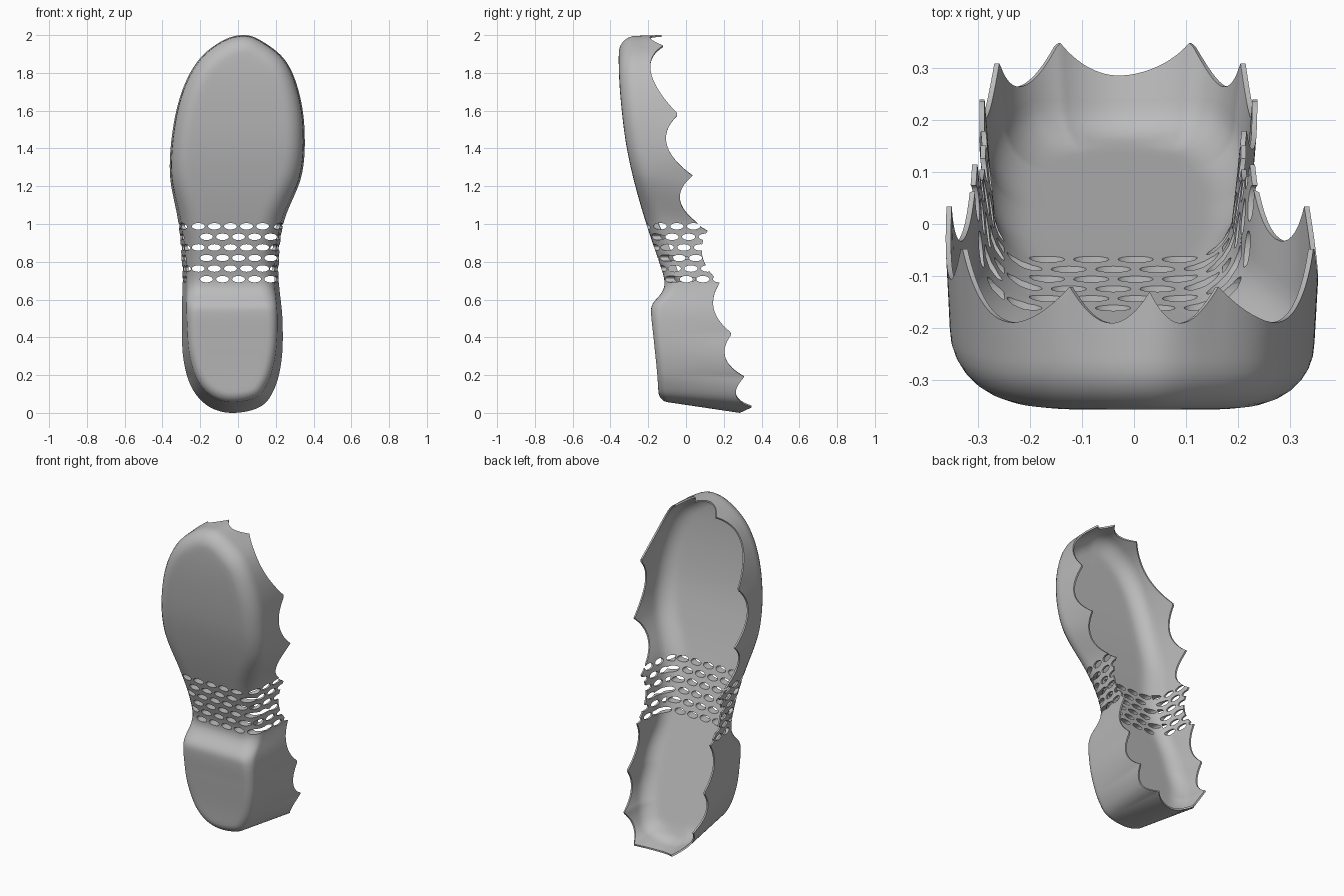
import bpy, bmesh, math
from mathutils import Matrix, Vector

old = bpy.data.objects.get("Cube")
if old:
    bpy.data.objects.remove(old, do_unlink=True)


def spline(pts, v):
    """Smooth curve through (position, value) pairs in rising order."""
    n = len(pts)
    v = min(max(v, pts[0][0]), pts[-1][0])
    i = 0
    while i < n - 2 and v > pts[i + 1][0]:
        i += 1

    def slope(k):
        a, b = pts[max(k - 1, 0)], pts[min(k + 1, n - 1)]
        return (b[1] - a[1]) / (b[0] - a[0])
    (x0, y0), (x1, y1) = pts[i], pts[i + 1]
    h = x1 - x0
    t = (v - x0) / h
    return ((1 + 2 * t) * (1 - t) ** 2 * y0 + t * (1 - t) ** 2 * h * slope(i)
            + t * t * (3 - 2 * t) * y1 + t * t * (t - 1) * h * slope(i + 1))


# Outline half widths, toe to heel at equal angle steps
LEFT = [.03, .13, .25, .32, .352, .337, .24, .215, .235, .232, .195, .12, -.03]
RIGHT = [.03, -.09, -.21, -.295, -.345, -.36, -.315, -.295, -.297, -.29, -.245, -.155, -.03]
STEP = math.pi / 12
# Outer sole with heel step, and the footbed inside
SOLE = [(0, -.14), (.2, -.152), (.4, -.172), (.54, -.185), (.58, -.175), (.63, -.133),
        (.67, -.115), (.72, -.118), (.8, -.143), (1, -.21), (1.2, -.268), (1.4, -.313),
        (1.6, -.34), (1.8, -.355), (2, -.355)]
BED = [(0, .18), (.4, .04), (.7, -.065), (1, -.165), (1.2, -.225), (1.4, -.275),
       (1.6, -.305), (1.8, -.32), (2, -.32)]
FLARE = [(0, .055), (.2, .04), (.5, .025), (.8, .02), (1.1, .01), (2, .004)]
ROUND = [(0, .055), (.5, .055), (.85, .11), (1.2, .1), (2, .09)]
# Rim points (height, depth) and the sag of the scallop after each
PEAKS = [(2, -.13, .065), (1.945, -.12, .105), (1.58, -.04, .1), (1.255, .035, .08),
         (1.005, .06, .01), (.965, .115, .06), (.69, .18, .065), (.42, .245, .07),
         (.19, .31, .065), (.03, .35, .065)]
N, WALL, CORNER, FLOOR, THICK = 170, 8, 7, 6, .01


def angle_of(z):
    return math.acos(max(-1, min(1, z - 1)))


def rim_depth(a):
    knots = [(angle_of(z), y, s) for z, y, s in PEAKS]
    knots.append((2 * math.pi - knots[-1][0], knots[-1][1], 0))
    for (a0, y0, s), (a1, y1, _) in zip(knots, knots[1:]):
        if a <= a1:
            t = (a - a0) / (a1 - a0)
            return y0 + (y1 - y0) * t - s * 4 * t * (1 - t)


# Closed outline loop: down the left side, up the right
angles = [math.pi * k / N for k in range(N + 1)]
order = [(k, LEFT) for k in range(N + 1)] + [(k, RIGHT) for k in range(N - 1, 0, -1)]
loop = []
for k, side in order:
    x = spline([(i * STEP, w) for i, w in enumerate(side)], angles[k])
    loop.append(Vector((x, 1 + math.cos(angles[k]))))
M = len(loop)


def section(j, inner):
    """Points from the rim, down the wall, round the corner, to the middle."""
    p, k = loop[j], order[j][0]
    tangent = loop[(j + 3) % M] - loop[j - 3]
    inward = Vector((tangent.y, -tangent.x)).normalized()
    rim, flare, r = rim_depth(angles[k]), spline(FLARE, p.y), spline(ROUND, p.y)
    floor = BED if inner else SOLE
    shift = THICK if inner else 0
    base_out = spline(SOLE, p.y) + r
    if inner:
        r = max(r, .085)
    base = spline(floor, max(.08, p.y)) + r
    reach = flare * (rim - base) / (rim - base_out)
    pts = []
    for i in range(WALL):
        s = i / WALL
        q = p + inward * (shift + reach * s)
        pts.append((q.x, rim + (base - rim) * s, q.y))
    for i in range(CORNER + 1):
        u = math.pi / 2 * i / CORNER
        q = p + inward * (shift + reach + r * (1 - math.cos(u)))
        blend = i / CORNER
        low = spline(floor, max(.08, q.y if blend else p.y))
        pts.append((q.x, low + r * (1 - math.sin(u)), q.y))
    spine = Vector((-.03, min(1.68, max(.27, 1 + math.cos(angles[k])))))
    for i in range(1, FLOOR + 1):
        m = q.lerp(spine, i / FLOOR)
        pts.append((m.x, spline(floor, m.y), m.y))
    return pts


def finish(name, bm):
    bmesh.ops.recalc_face_normals(bm, faces=bm.faces)
    mesh = bpy.data.meshes.new(name)
    bm.to_mesh(mesh)
    bm.free()
    ob = bpy.data.objects.new(name, mesh)
    bpy.context.collection.objects.link(ob)
    return ob


# Shell: outer and inner skins joined along the scalloped rim
bm = bmesh.new()
rows = []
for j in range(M):
    path = section(j, False)[::-1] + section(j, True)
    rows.append([bm.verts.new(c) for c in path])
for j in range(M):
    a, b = rows[j], rows[(j + 1) % M]
    for i in range(len(a) - 1):
        bm.faces.new((a[i], a[i + 1], b[i + 1], b[i]))
bmesh.ops.remove_doubles(bm, verts=bm.verts, dist=.0002)
shell = finish("sole_shell", bm)

# Cutters for the staggered oval holes of the arch
bm = bmesh.new()


def oval(center, axis, length, half):
    turn = Matrix.Rotation(math.pi / 2, 4, axis)
    size = (half, length, .017) if axis == 'X' else (length, half, .017)
    matrix = Matrix.Translation(center) @ Matrix.Diagonal((*size, 1)) @ turn
    bmesh.ops.create_cone(bm, cap_ends=True, segments=20, radius1=1, radius2=1,
                          depth=1, matrix=matrix)


for row in range(6):
    z = .988 - .056 * row
    odd = row % 2
    for i in range(5):
        oval((-.21 + .085 * i + .043 * odd, -.2, z), 'X', .5, .034)
    bed = spline(BED, z)
    for i in range(4):
        for s in (-1, 1):
            oval((-.04 + s * .34, bed + .025 + .088 * i + .044 * odd, z), 'Y', .26, .035)
cutter = finish("arch_hole_cutter", bm)
cutter.hide_render = True

bpy.context.view_layer.objects.active = shell
shell.select_set(True)
cut = shell.modifiers.new("arch_holes", 'BOOLEAN')
cut.operation, cut.solver, cut.object = 'DIFFERENCE', 'EXACT', cutter
cut.use_self = True
bpy.ops.object.modifier_apply(modifier=cut.name)
bpy.data.objects.remove(cutter, do_unlink=True)

# Plain grey finish
grey = bpy.data.materials.new("plain_grey")
grey.use_nodes = True
colour = (.5, .5, .5, 1)
grey.diffuse_color = colour
grey.node_tree.nodes["Principled BSDF"].inputs["Base Color"].default_value = colour
shell.data.materials.clear()
shell.data.materials.append(grey)
for poly in shell.data.polygons:
    poly.material_index = 0
bpy.ops.object.shade_smooth_by_angle(angle=math.radians(40))
